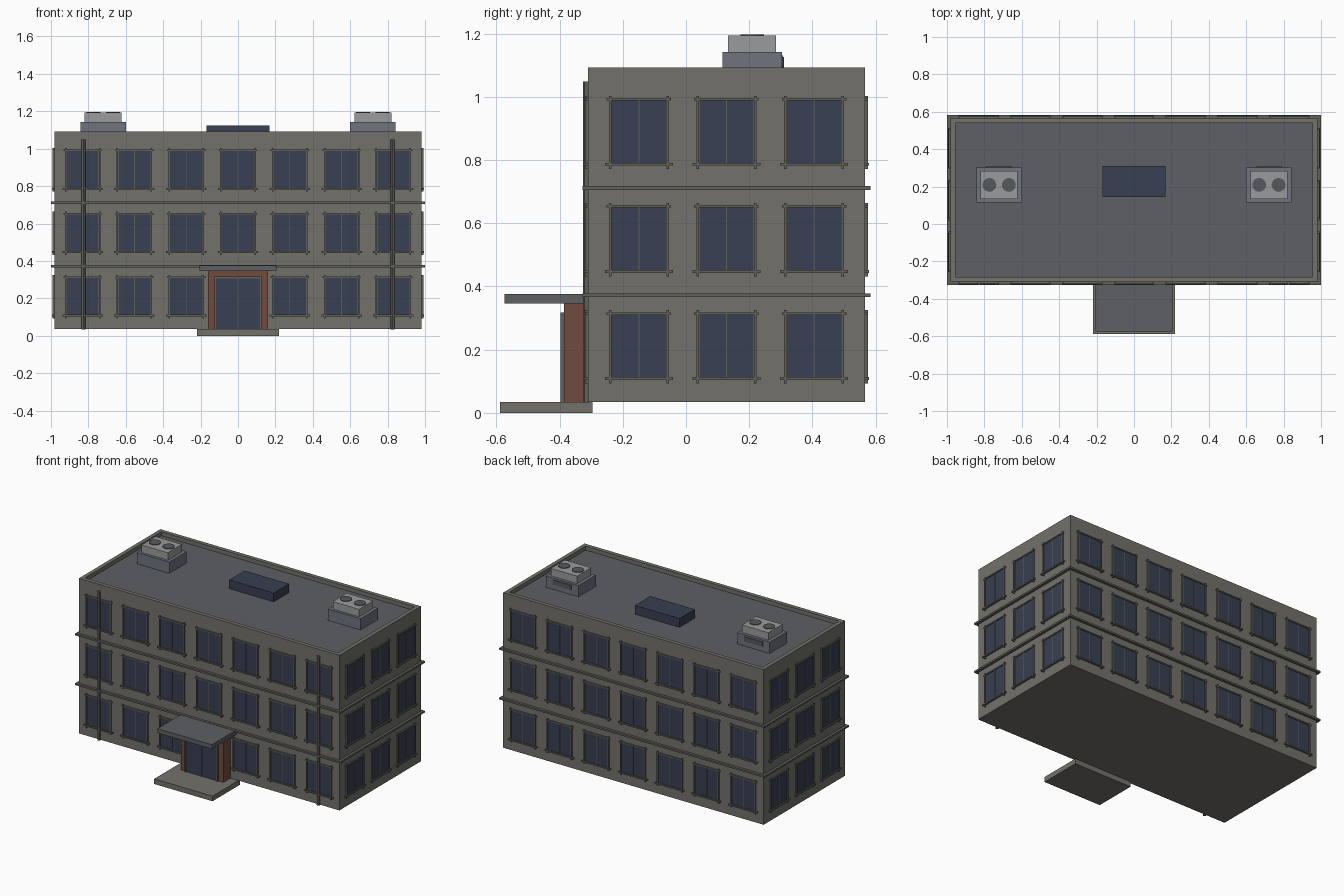
import bpy, bmesh, math
from mathutils import Matrix, Vector

if "Cube" in bpy.data.objects:
    bpy.data.objects.remove(bpy.data.objects["Cube"])

CY = 0.128            # building centre in y
HX, HY = 0.982, 0.438  # half width and half depth of the walls


def material(name, rgb):
    m = bpy.data.materials.new(name)
    m.diffuse_color = (*rgb, 1)
    m.use_nodes = True
    m.node_tree.nodes["Principled BSDF"].inputs["Base Color"].default_value = m.diffuse_color
    return m


WALL = material("stone", (0.17, 0.165, 0.145))
TRIM = material("trim", (0.12, 0.12, 0.105))
ROOF = material("roofing", (0.11, 0.115, 0.125))
GLASS = material("glass", (0.04, 0.05, 0.085))
BRICK = material("brick", (0.17, 0.07, 0.048))
PLINTH = material("plinth_grey", (0.16, 0.17, 0.21))
METAL = material("metal", (0.33, 0.33, 0.34))
DARK = material("fan_dark", (0.09, 0.1, 0.11))


def add_box(bm, x, y, z, mat=Matrix()):
    lo, hi = Vector((x[0], y[0], z[0])), Vector((x[1], y[1], z[1]))
    m = mat @ Matrix.Translation((lo + hi) / 2) @ Matrix.Diagonal((*(hi - lo), 1))
    bmesh.ops.create_cube(bm, size=1, matrix=m)


def add_cyl(bm, r, h, loc, n):
    bmesh.ops.create_cone(bm, cap_ends=True, segments=n, radius1=r, radius2=r,
                          depth=h, matrix=Matrix.Translation(loc))


def finish(bm, name, mat, smooth=False):
    me = bpy.data.meshes.new(name)
    bm.to_mesh(me)
    bm.free()
    me.materials.append(mat)
    ob = bpy.data.objects.new(name, me)
    bpy.context.collection.objects.link(ob)
    if smooth:
        bpy.context.view_layer.objects.active = ob
        ob.select_set(True)
        bpy.ops.object.shade_smooth_by_angle()
        ob.select_set(False)
    return ob


def box(name, x, y, z, mat):
    bm = bmesh.new()
    add_box(bm, x, y, z)
    return finish(bm, name, mat)


# Walls: a block whose top face is inset and sunk to leave a parapet
bm = bmesh.new()
add_box(bm, (-HX, HX), (CY - HY, CY + HY), (0.035, 1.092))
bm.normal_update()
top = max(bm.faces, key=lambda f: f.calc_center_median().z)
bmesh.ops.inset_region(bm, faces=[top], thickness=0.027, use_even_offset=True)
bmesh.ops.inset_region(bm, faces=[top], thickness=0.0001)
for v in top.verts:
    v.co.z = 1.06
finish(bm, "walls", WALL)
box("roof_deck", (-HX + .027, HX - .027), (CY - HY + .027, CY + HY - .027), (1.055, 1.065), ROOF)

# String courses between floors
for i, z in enumerate((0.372, 0.711)):
    box(f"floor_band_{i}", (-1, 1), (CY - HY - .017, CY + HY + .017), (z - .006, z + .006), TRIM)


# Windows: all panes in one object, all frames in another
panes, frames = bmesh.new(), bmesh.new()


def window(side, u, z):
    """side = quarter turns from the front, u = offset along wall, z = pane centre"""
    dist = HY if side % 2 == 0 else HX
    m = (Matrix.Translation((0, CY, 0)) @ Matrix.Rotation(side * math.pi / 2, 4, 'Z')
         @ Matrix.Translation((u, -dist, z)))
    w, h = 0.086, 0.102
    add_box(panes, (-w, w), (-.004, .01), (-h, h), m)
    for s in (-1, 1):
        x = s * (w + .005)
        add_box(frames, (x - .004, x + .004), (-.009, .005), (-.117, .115), m)
    add_box(frames, (-.002, .002), (-.006, .005), (-h, h), m)
    add_box(frames, (-.102, .102), (-.009, .005), (h - .002, h + .006), m)
    add_box(frames, (-.108, .108), (-.013, .005), (-h - .004, -h + .005), m)


for floor in range(3):
    z = 0.21 + 0.339 * floor
    for side in range(4):
        n = 7 if side % 2 == 0 else 3
        for i in range(n):
            if side == 0 and floor == 0 and i == 3:
                continue  # doorway
            window(side, (i - (n - 1) / 2) * 0.277, z)
finish(panes, "window_panes", GLASS)
finish(frames, "window_frames", TRIM)

# Entrance: step, brick surround, canopy, door
box("entrance_step", (-.22, .22), (-.588, -.295), (0, .035), WALL)
box("entrance_surround", (-.16, .16), (-.386, -.305), (.035, .348), BRICK)
box("entrance_canopy", (-.205, .205), (-.574, -.305), (.346, .376), ROOF)
box("door_glass", (-.118, .118), (-.391, -.38), (.036, .308), GLASS)
bm = bmesh.new()
for x in (-.121, 0, .121):
    w = .002 if x == 0 else .004
    add_box(bm, (x - w, x + w), (-.397, -.384), (.035, .318))
add_box(bm, (-.128, .128), (-.397, -.384), (.307, .316))
finish(bm, "door_frame", TRIM)

# Drainpipes
bm = bmesh.new()
for s in (-1, 1):
    add_cyl(bm, .0105, 1.015, (s * .827, CY - HY - .006, .541), 12)
finish(bm, "drainpipes", TRIM, True)

# Skylight
box("skylight", (-.168, .168), (.145, .31), (1.06, 1.125), GLASS)

# Rooftop cooling units
for name, cx in (("left", -.721), ("right", .721)):
    box(f"cooler_base_{name}", (cx - .122, cx + .122), (.116, .303), (1.06, 1.142), PLINTH)
    box(f"cooler_body_{name}", (cx - .099, cx + .099), (.133, .284), (1.14, 1.193), METAL)
    box(f"cooler_vent_{name}", (cx - .07, cx + .07), (.30, .307), (1.098, 1.13), DARK)
    bm = bmesh.new()
    for s in (-1, 1):
        add_cyl(bm, .037, .01, (cx + s * .052, .209, 1.192), 20)
    finish(bm, f"cooler_fans_{name}", DARK, True)
